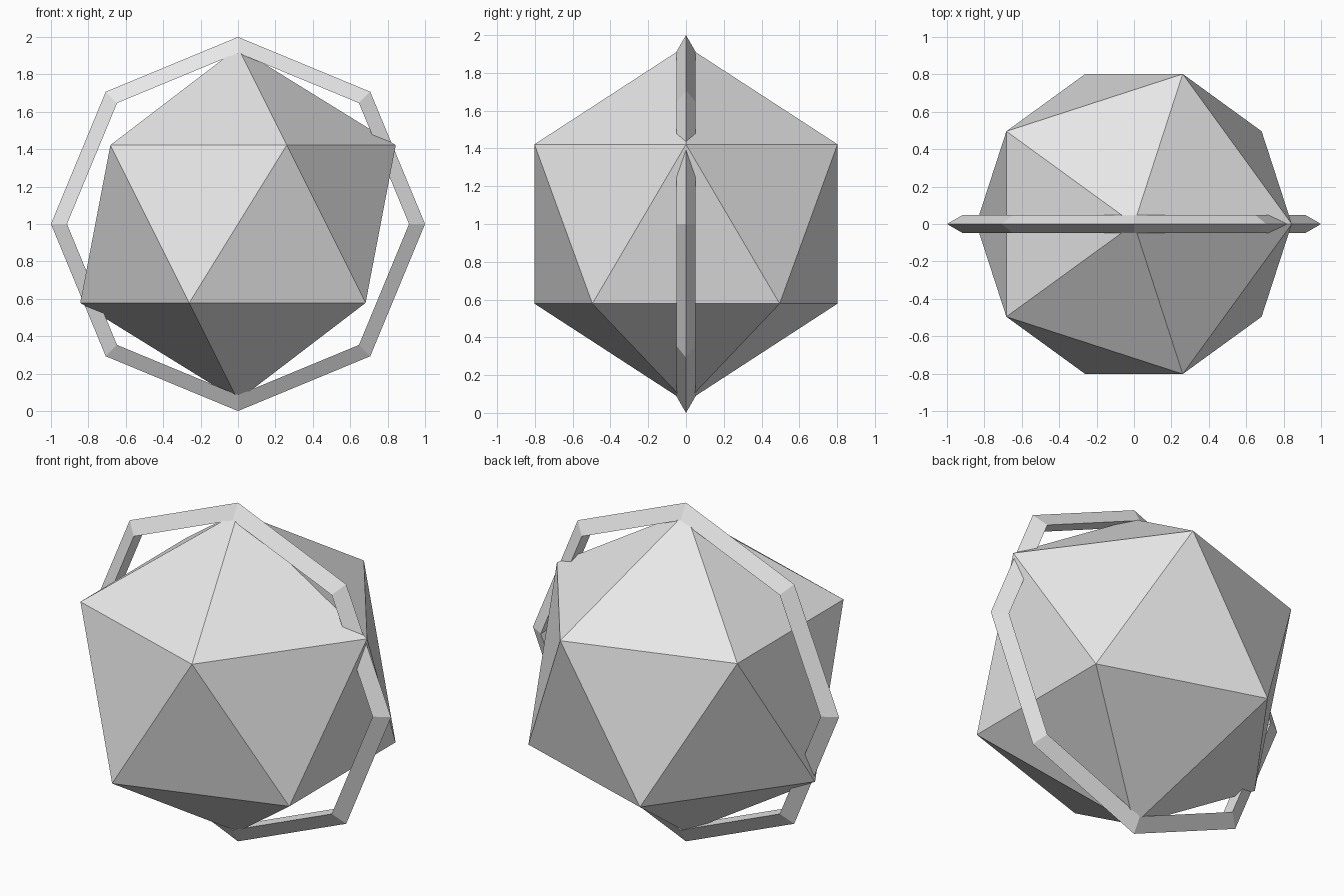
import bpy
import math

if "Cube" in bpy.data.objects:
    bpy.data.objects.remove(bpy.data.objects["Cube"])

RADIUS = 0.943   # shared by the core and the ring's centre line
TUBE = 0.057     # ring section radius, so the ring reaches exactly 1.0
CENTRE = (0, 0, 1)

grey = bpy.data.materials.new("light_grey")
grey.diffuse_color = (0.8, 0.8, 0.8, 1)
grey.use_nodes = True
grey.node_tree.nodes["Principled BSDF"].inputs["Base Color"].default_value = grey.diffuse_color


def finish(name):
    obj = bpy.context.object
    obj.name = name
    obj.data.materials.append(grey)
    bpy.ops.object.shade_flat()


# Faceted core: a plain icosahedron
bpy.ops.mesh.primitive_ico_sphere_add(subdivisions=1, radius=RADIUS, location=CENTRE)
finish("faceted_core")

# Upright eight-sided ring with a triangular section, sharp edge outward
bpy.ops.mesh.primitive_torus_add(
    major_segments=8, minor_segments=3,
    major_radius=RADIUS, minor_radius=TUBE,
    location=CENTRE, rotation=(math.radians(90), 0, 0))
finish("octagonal_ring")
